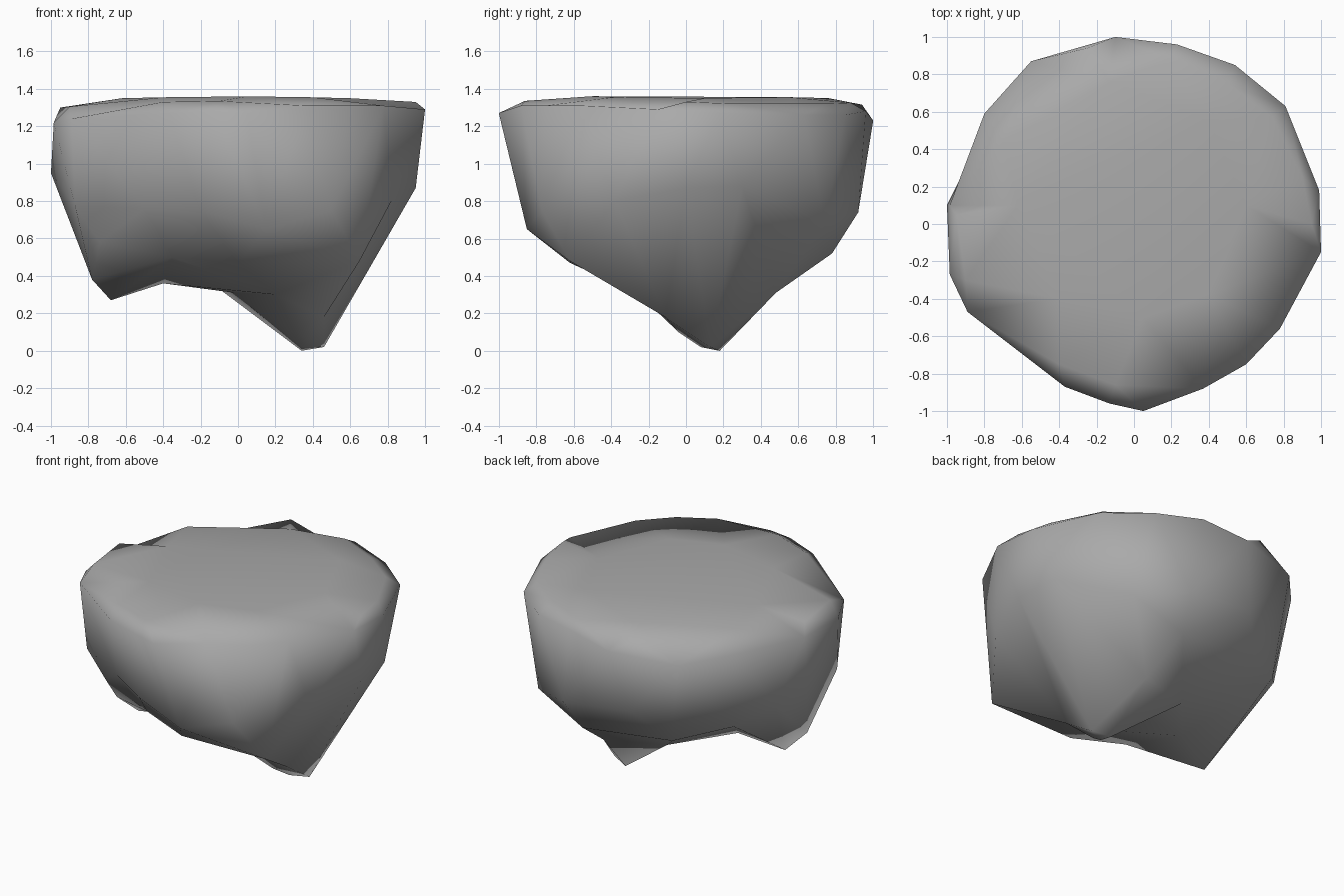
import bpy
import bmesh
import math
from mathutils.geometry import delaunay_2d_cdt

default_cube = bpy.data.objects.get("Cube")
if default_cube:
    bpy.data.objects.remove(default_cube, do_unlink=True)

GREY = (0.4, 0.4, 0.4, 1)
stone = bpy.data.materials.new("grey stone")
stone.use_nodes = True
stone.diffuse_color = GREY
stone.node_tree.nodes["Principled BSDF"].inputs["Base Color"].default_value = GREY

# Widest outline of the rock, counter-clockwise from the left side
rim = [(1, -.15, 1.29), (.99, .18, 1.27), (.81, .63, 1.26), (.54, .85, 1.26),
       (.23, .96, 1.28), (-.1, 1, 1.23), (-.55, .87, 1.2), (-.8, .59, 1.24),
       (-.985, .1, 1.22), (-.985, -.27, 1.22), (-.89, -.47, 1.24), (-.37, -.87, 1.27),
       (-.13, -.96, 1.28), (.05, -1, 1.27), (.37, -.88, 1.31),
       (.6, -.75, 1.31), (.78, -.56, 1.31)]

# Top: bevelled shoulder around a nearly level plateau
shoulder = [(.95, 0, 1.33), (.9, .25, 1.32), (.74, .57, 1.32), (.5, .75, 1.32),
            (.2, .88, 1.325), (-.25, .94, 1.315), (-.7, .44, 1.335),
            (-.95, .05, 1.3), (-.9, -.3, 1.305), (-.4, -.75, 1.33), (-.1, -.86, 1.335)]
plateau = [(-.62, .1, 1.35), (-.13, .76, 1.35), (.4, .55, 1.355), (.05, -.5, 1.36),
           (.6, .1, 1.35), (-.4, -.4, 1.355), (.4, -.38, 1.355)]

# Underside: swelling walls, the tall peak, the small lobe, the valley between
walls = [(.95, 0, .87), (.92, .3, .88), (.62, .74, .68), (.3, .92, .74),
         (-.2, .9, .8), (.25, .78, .52), (.3, .48, .31), (.82, -.38, .8),
         (.65, -.62, .48), (.5, -.77, .75), (.15, -.85, .65), (0, -.62, .47),
         (-.2, -.8, .75), (-.4, .72, .58), (-.72, .5, .68)]
peak = [(.34, .18, 0), (.46, .13, .02), (.34, .08, .02), (.3, -.04, .1),
        (.46, -.11, .18)]
lobe = [(-.87, -.42, .77), (-.74, -.4, .58), (-.78, -.22, .38), (-.68, -.12, .27),
        (-1, .1, .95), (-.9, .3, .8)]
valley = [(-.5, -.62, .76), (-.35, -.5, .5), (-.4, 0, .36),
          (-.02, .08, .31), (.2, -.25, .3), (-.1, .35, .33)]


def add_skin(bm, rim_verts, points, spread):
    """Stretch a triangulated skin from the rim over the given points.

    The points are unrolled outwards by height so steep walls mesh evenly."""
    verts = rim_verts + [bm.verts.new(p) for p in points]
    rim_scale = 1 + spread * max(v.co.z for v in rim_verts)
    flat = [v.co.xy * (rim_scale if v in rim_verts else 1 + spread * v.co.z)
            for v in verts]
    outline = list(range(len(rim_verts)))
    result = delaunay_2d_cdt(flat, [], [outline], 1, 0.0001)
    triangles, sources = result[2], result[3]
    for triangle in triangles:
        bm.faces.new([verts[sources[i][0]] for i in triangle])


bm = bmesh.new()
rim_verts = [bm.verts.new(p) for p in rim]
add_skin(bm, rim_verts, shoulder + plateau, 0)
add_skin(bm, rim_verts, walls + peak + lobe + valley, 1)
bmesh.ops.recalc_face_normals(bm, faces=bm.faces)
mesh = bpy.data.meshes.new("floating_rock")
bm.to_mesh(mesh)
bm.free()
mesh.materials.append(stone)

# Soft shading over the broad facets
rock = bpy.data.objects.new("floating_rock", mesh)
bpy.context.collection.objects.link(rock)
bpy.context.view_layer.objects.active = rock
rock.select_set(True)
bpy.ops.object.shade_smooth_by_angle(angle=math.radians(100))
